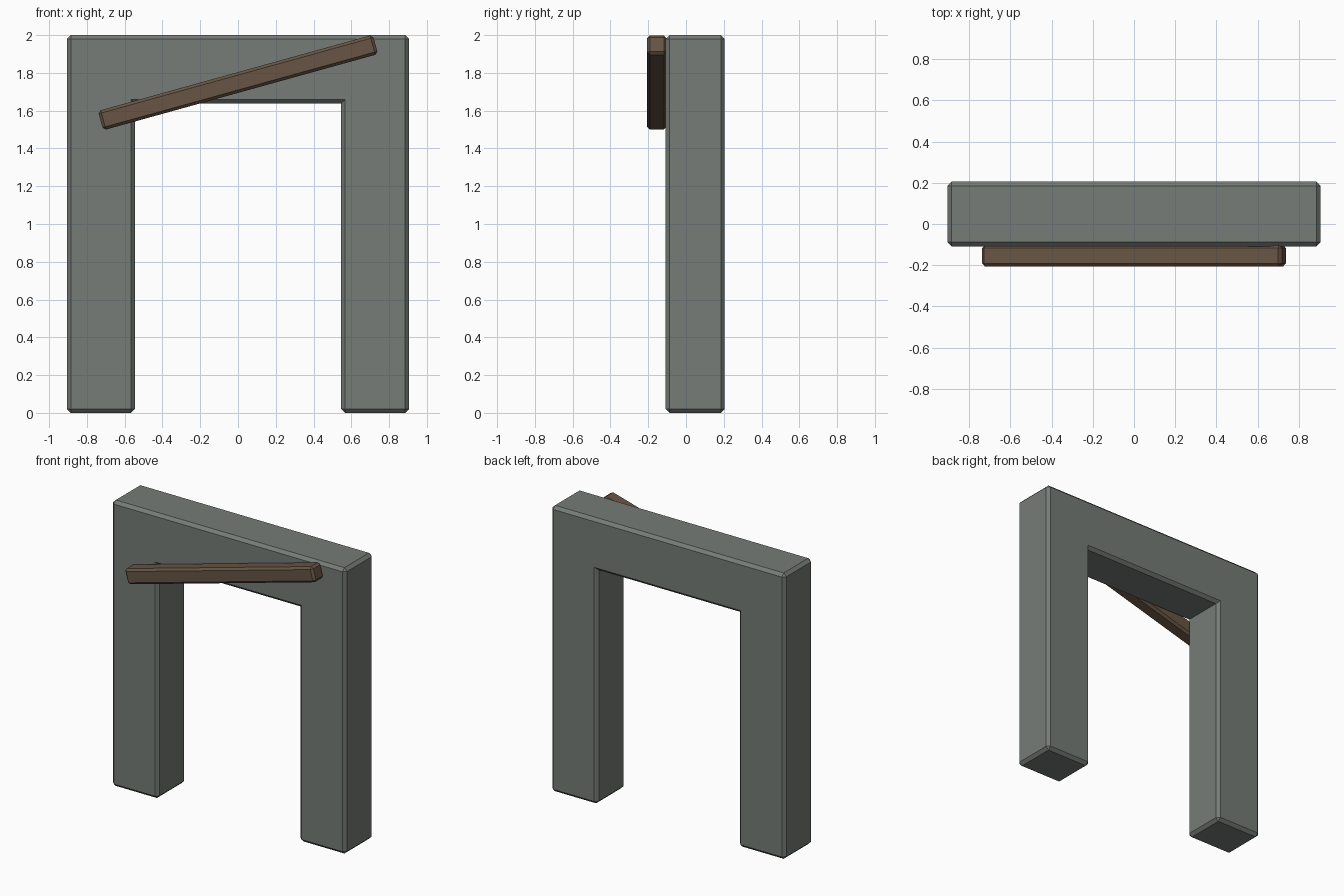
import bpy, bmesh, math
from mathutils import Matrix

if "Cube" in bpy.data.objects:
    bpy.data.objects.remove(bpy.data.objects["Cube"])


def material(name, rgb):
    m = bpy.data.materials.new(name)
    m.diffuse_color = (*rgb, 1)
    m.use_nodes = True
    m.node_tree.nodes["Principled BSDF"].inputs["Base Color"].default_value = m.diffuse_color
    return m


def chamfered_prism(name, outline, y0, y1, width, mat):
    """Extrude an x/z outline along y and chamfer every convex edge."""
    bm = bmesh.new()
    front = bm.faces.new([bm.verts.new((x, y0, z)) for x, z in outline])
    ext = bmesh.ops.extrude_face_region(bm, geom=[front], use_keep_orig=True)
    moved = [g for g in ext["geom"] if isinstance(g, bmesh.types.BMVert)]
    bmesh.ops.translate(bm, verts=moved, vec=(0, y1 - y0, 0))
    bmesh.ops.recalc_face_normals(bm, faces=bm.faces)
    bm.normal_update()
    convex = [e for e in bm.edges if e.calc_face_angle_signed() > 0.1]
    bmesh.ops.bevel(bm, geom=convex, offset=width, offset_type='OFFSET',
                    segments=1, profile=0.5, affect='EDGES')
    mesh = bpy.data.meshes.new(name)
    bm.to_mesh(mesh)
    bm.free()
    obj = bpy.data.objects.new(name, mesh)
    bpy.context.collection.objects.link(obj)
    mesh.materials.append(mat)
    return obj


stone = material("stone", (0.18, 0.2, 0.185))
wood = material("wood", (0.135, 0.09, 0.058))

# Stone doorway: two legs and a lintel in one piece
half = [(0.906, 2), (0.906, 0), (0.546, 0), (0.546, 1.638)]
outline = half + [(-x, z) for x, z in reversed(half)]
chamfered_prism("stone_doorway", outline, -0.108, 0.205, 0.021, stone)

# Slanted wooden plank fixed across the front
L, T = 1.51 / 2, 0.106 / 2
plank = chamfered_prism("wooden_plank", [(-L, -T), (L, -T), (L, T), (-L, T)],
                        -0.206, -0.102, 0.015, wood)
plank.data.transform(Matrix.Translation((0, 0, 1.749))
                     @ Matrix.Rotation(math.radians(-15.5), 4, 'Y'))
